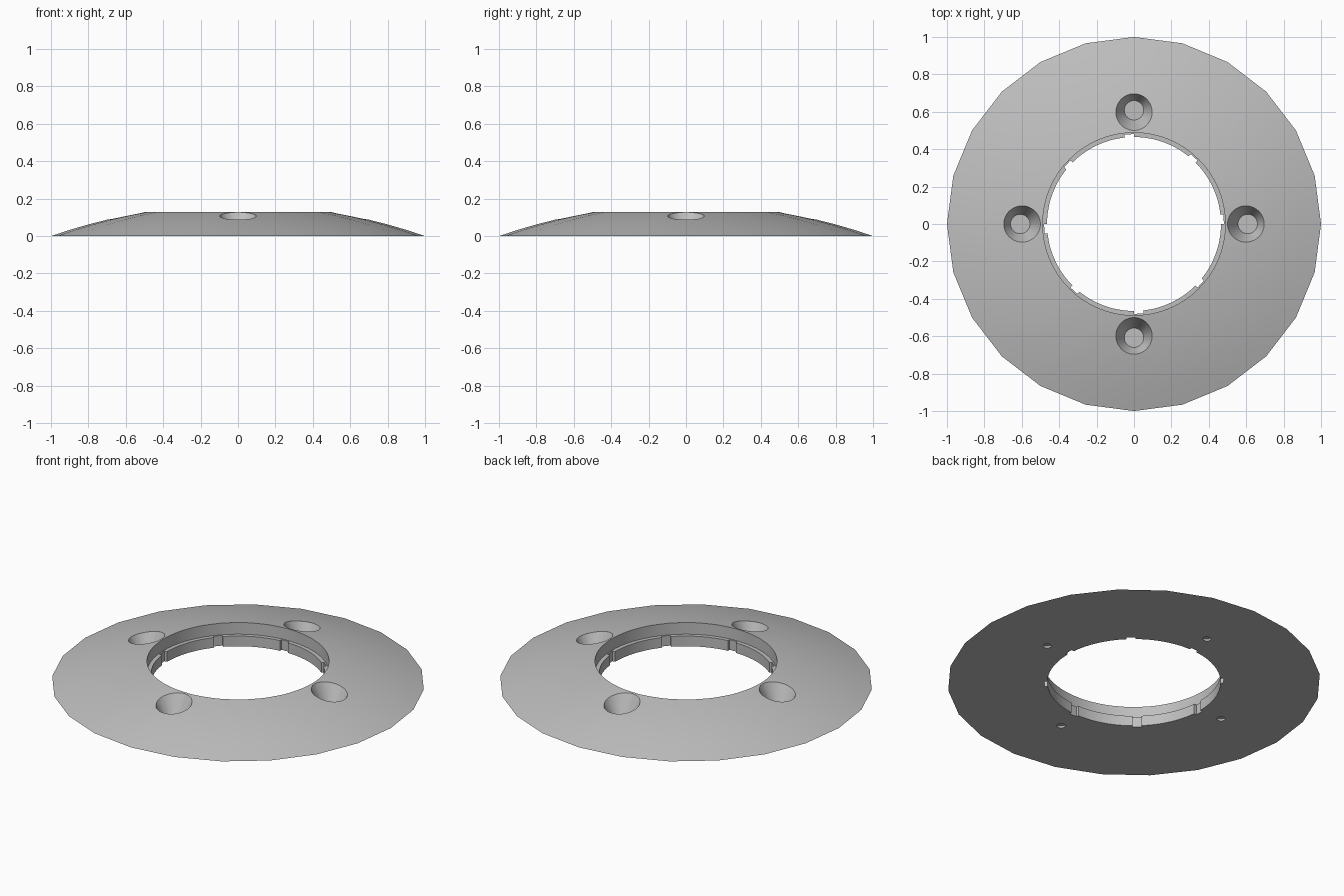
import bpy, bmesh, math
from mathutils import Matrix

if "Cube" in bpy.data.objects:
    bpy.data.objects.remove(bpy.data.objects["Cube"])

grey = bpy.data.materials.new("plain grey")
grey.diffuse_color = (0.52, 0.52, 0.52, 1)
grey.use_nodes = True
grey.node_tree.nodes["Principled BSDF"].inputs["Base Color"].default_value = grey.diffuse_color


def make_object(name, bm):
    bmesh.ops.recalc_face_normals(bm, faces=bm.faces)
    mesh = bpy.data.meshes.new(name)
    bm.to_mesh(mesh)
    bm.free()
    mesh.materials.append(grey)
    ob = bpy.data.objects.new(name, mesh)
    bpy.context.collection.objects.link(ob)
    return ob


def lathe(name, profile, sides):
    """Closed solid from (radius, z) rings, capped at both ends."""
    bm = bmesh.new()
    rings = [[bm.verts.new((r * math.cos(2 * math.pi * i / sides),
                            r * math.sin(2 * math.pi * i / sides), z))
              for i in range(sides)] for r, z in profile]
    for a, b in zip(rings, rings[1:]):
        for i in range(sides):
            j = (i + 1) % sides
            bm.faces.new((a[i], a[j], b[j], b[i]))
    bm.faces.new(rings[0][::-1])
    bm.faces.new(rings[-1])
    return make_object(name, bm)


# Domed flange: shallow spherical cap with 24 sides
R, DROP = 3.036, 2.867
radii = (1.0, 0.9, 0.8, 0.7, 0.6, 0.5, 0.4)
flange = lathe("domed_flange",
               [(r, math.sqrt(R * R - r * r) - DROP) for r in radii], 24)

cutters = []

# Stepped central bore
cutters.append(lathe("bore_cutter",
                     [(0.465, -0.1), (0.465, 0.06), (0.488, 0.06), (0.488, 0.3)], 96))

# Eight slots in the lower lip of the bore
for k in range(8):
    bm = bmesh.new()
    bmesh.ops.create_cube(bm, size=1, matrix=(
        Matrix.Rotation(math.radians(3 + 45 * k), 4, 'Z')
        @ Matrix.Translation((0.44, 0, 0.0))
        @ Matrix.Diagonal((0.08, 0.05, 0.2, 1))))
    cutters.append(make_object("slot_cutter", bm))

# Four countersunk pockets, each with a small blind hole underneath
for k in range(4):
    a = math.pi / 2 * k
    spot = (0.608 * math.cos(a), 0.608 * math.sin(a), 0)
    for name, profile in (
            ("countersink_cutter", [(0.052, 0.015), (0.1445, 0.2)]),
            ("blind_hole_cutter", [(0.022, -0.05), (0.022, 0.012)])):
        ob = lathe(name, profile, 32)
        ob.location = spot
        cutters.append(ob)

# Apply the cuts
for c in cutters:
    c.hide_render = True
    mod = flange.modifiers.new("cut", 'BOOLEAN')
    mod.operation = 'DIFFERENCE'
    mod.solver = 'EXACT'
    mod.object = c

bpy.context.view_layer.update()
bpy.ops.object.select_all(action='DESELECT')
bpy.context.view_layer.objects.active = flange
flange.select_set(True)
bpy.ops.object.convert(target='MESH')
for c in cutters:
    bpy.data.objects.remove(c, do_unlink=True)
bpy.ops.object.shade_smooth_by_angle(angle=math.radians(30))
